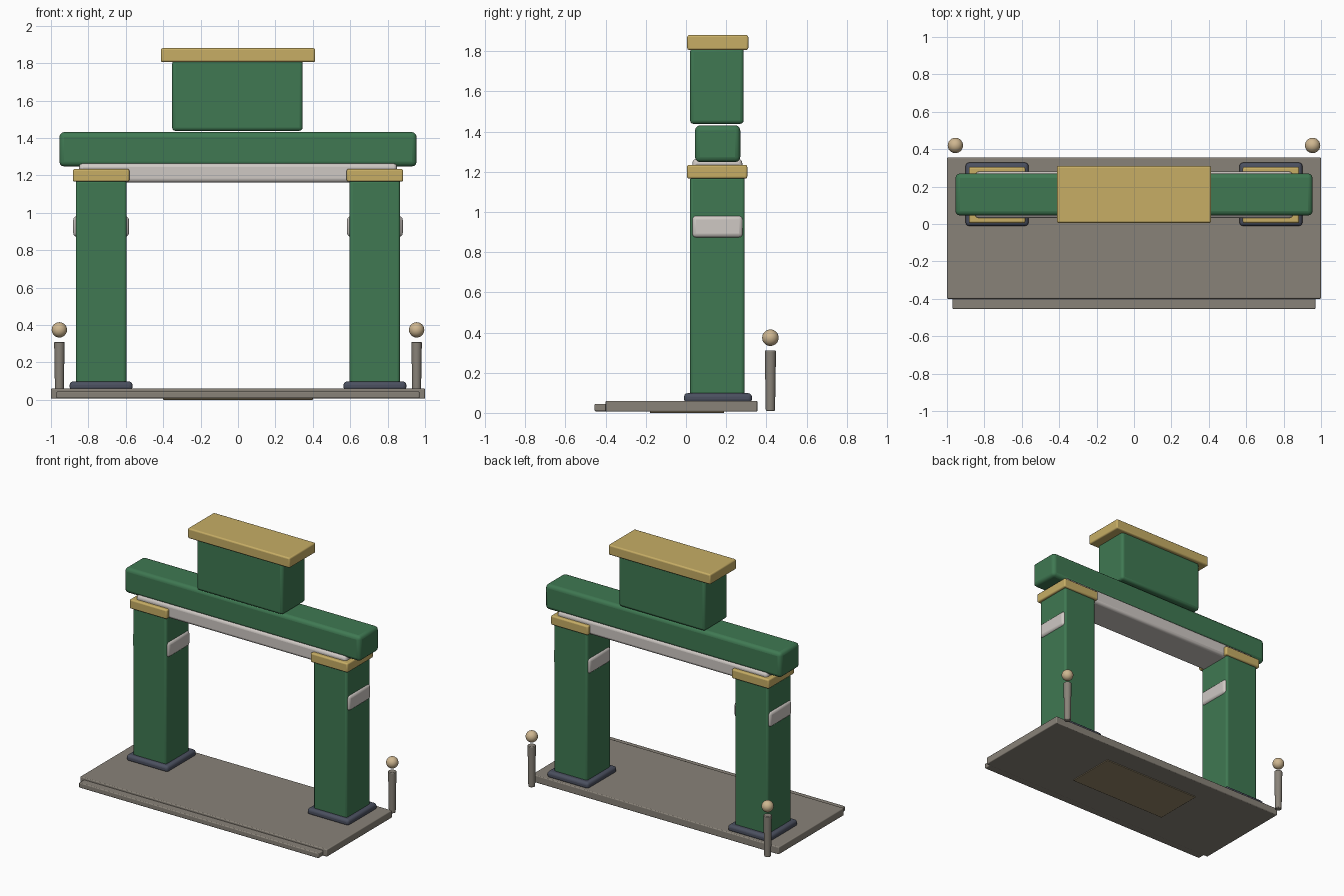
import bpy, bmesh, math

if "Cube" in bpy.data.objects:
    bpy.data.objects.remove(bpy.data.objects["Cube"])


def mat(name, rgb):
    m = bpy.data.materials.new(name)
    m.diffuse_color = (*rgb, 1)
    m.use_nodes = True
    m.node_tree.nodes["Principled BSDF"].inputs["Base Color"].default_value = m.diffuse_color
    return m


GREEN = mat("green_paint", (0.05, 0.19, 0.085))
GOLD = mat("gold_trim", (0.57, 0.42, 0.13))
STONE = mat("stone", (0.25, 0.225, 0.19))
SLATE = mat("slate", (0.07, 0.08, 0.115))
PALE = mat("pale_trim", (0.62, 0.58, 0.55))
TAN = mat("tan_knob", (0.62, 0.47, 0.28))
BROWN = mat("brown_panel", (0.3, 0.24, 0.14))


def finish(name, bm, material):
    me = bpy.data.meshes.new(name)
    bm.to_mesh(me)
    bm.free()
    me.materials.append(material)
    ob = bpy.data.objects.new(name, me)
    bpy.context.collection.objects.link(ob)
    bpy.ops.object.select_all(action='DESELECT')
    ob.select_set(True)
    bpy.context.view_layer.objects.active = ob
    bpy.ops.object.shade_smooth_by_angle(angle=math.radians(35))
    return ob


def box(name, x, y, z, material, bevel=0.01):
    """Rounded box from (min, max) ranges."""
    bm = bmesh.new()
    bmesh.ops.create_cube(bm, size=1)
    for v in bm.verts:
        v.co = [(r[0] + r[1]) / 2 + c * (r[1] - r[0]) for c, r in zip(v.co, (x, y, z))]
    ob = finish(name, bm, material)
    mod = ob.modifiers.new("rounded_edges", 'BEVEL')
    mod.width, mod.segments = bevel, 3
    return ob


def side_box(name, side, x, y, z, material, bevel=0.01):
    xs = sorted((side * x[0], side * x[1]))
    return box(name, xs, y, z, material, bevel)


# Platform, front step and underside panel
box("platform", (-1, 1), (-0.40, 0.355), (0.006, 0.06), STONE, 0.006)
box("front_step", (-0.97, 0.97), (-0.455, -0.30), (0.008, 0.045), STONE, 0.006)
box("underside_panel", (-0.4, 0.4), (-0.18, 0.19), (0, 0.03), BROWN, 0.002)

for side, label in ((-1, "left"), (1, "right")):
    # Pillar with plinth, clamp band and capital
    side_box(label + "_pillar", side, (0.596, 0.867), (0.02, 0.292), (0.01, 1.175), GREEN, 0.015)
    side_box(label + "_plinth", side, (0.564, 0.90), (-0.01, 0.328), (0.05, 0.098), SLATE, 0.018)
    side_box(label + "_band", side, (0.583, 0.881), (0.03, 0.283), (0.872, 0.982), PALE, 0.02)
    side_box(label + "_capital", side, (0.581, 0.883), (0.005, 0.305), (1.166, 1.234), GOLD, 0.01)

    # Bollard post behind the platform
    bm = bmesh.new()
    bmesh.ops.create_cone(bm, cap_ends=True, segments=24, radius1=0.023, radius2=0.028, depth=0.30)
    bmesh.ops.translate(bm, verts=bm.verts, vec=(side * 0.955, 0.42, 0.16))
    post = finish(label + "_bollard", bm, STONE)
    mod = post.modifiers.new("rounded_rim", 'BEVEL')
    mod.width, mod.segments = 0.004, 2

    # Knob above the post
    bm = bmesh.new()
    bmesh.ops.create_uvsphere(bm, u_segments=24, v_segments=16, radius=0.041)
    bmesh.ops.translate(bm, verts=bm.verts, vec=(side * 0.955, 0.42, 0.374))
    finish(label + "_bollard_knob", bm, TAN)

# Lintel, pale soffit, raised sign block and its cap
box("soffit", (-0.85, 0.85), (0.032, 0.28), (1.162, 1.264), PALE, 0.02)
box("lintel", (-0.955, 0.955), (0.045, 0.27), (1.248, 1.431), GREEN, 0.025)
box("top_block", (-0.352, 0.346), (0.02, 0.287), (1.438, 1.815), GREEN, 0.018)
box("top_cap", (-0.413, 0.413), (0.006, 0.31), (1.806, 1.88), GOLD, 0.01)
